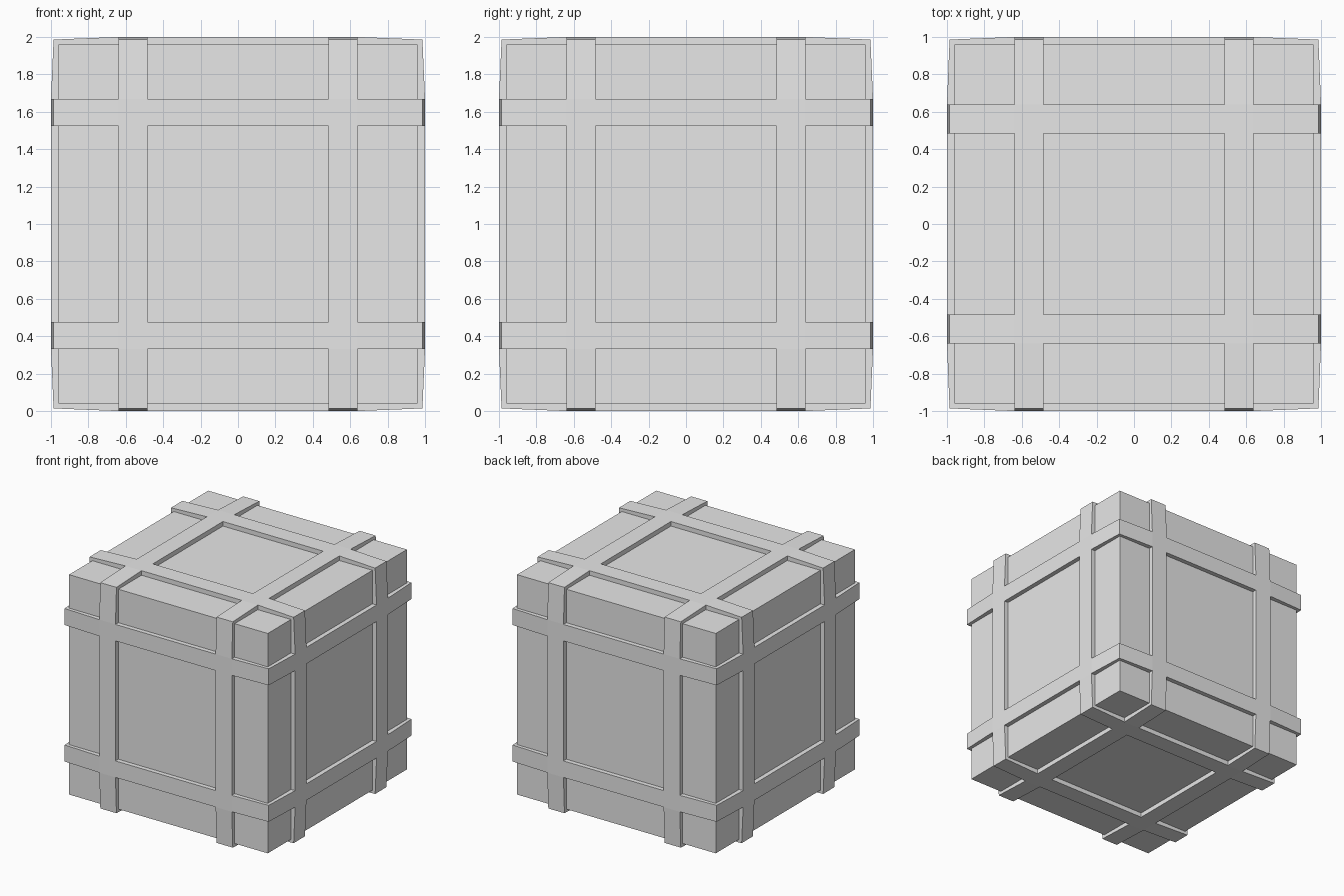
import bpy, bmesh
from mathutils import Vector

if "Cube" in bpy.data.objects:
    bpy.data.objects.remove(bpy.data.objects["Cube"])

CORE = 0.96            # half size of the box
CORNER = 0.986         # bands taper to this at the box edges
FLAT = (0.64, 0.64, 0.668)   # flat part of the bands per axis
INNER = (0.484, 0.484, 0.524)  # inner edge of the bands per axis
CENTRE = Vector((0, 0, 1))

grey = bpy.data.materials.new("light_grey")
grey.diffuse_color = (0.8, 0.8, 0.8, 1)
grey.use_nodes = True
grey.node_tree.nodes["Principled BSDF"].inputs["Base Color"].default_value = grey.diffuse_color


def make_object(name, bm):
    bmesh.ops.recalc_face_normals(bm, faces=bm.faces)
    mesh = bpy.data.meshes.new(name)
    bm.to_mesh(mesh)
    bm.free()
    mesh.materials.append(grey)
    ob = bpy.data.objects.new(name, mesh)
    ob.location = CENTRE
    bpy.context.collection.objects.link(ob)
    return ob


def band_slab(axis, side):
    """Solid slab across one axis; its rim shows as a band round the box."""
    u, v = [a for a in range(3) if a != axis]
    fu, fv = FLAT[u], FLAT[v]
    quarter = [(1, fv), (CORNER, CORNER), (fu, 1)]
    profile = (quarter + [(-a, b) for a, b in reversed(quarter)]
               + [(-a, -b) for a, b in quarter]
               + [(a, -b) for a, b in reversed(quarter)])
    bm = bmesh.new()
    verts = []
    for a, b in profile:
        p = Vector((0, 0, 0))
        p[u], p[v], p[axis] = a, b, side * INNER[axis]
        verts.append(bm.verts.new(p))
    face = bm.faces.new(verts)
    grown = bmesh.ops.extrude_face_region(bm, geom=[face], use_keep_orig=True)
    shift = Vector((0, 0, 0))
    shift[axis] = side * (FLAT[axis] - INNER[axis])
    new = [g for g in grown["geom"] if isinstance(g, bmesh.types.BMVert)]
    bmesh.ops.translate(bm, verts=new, vec=shift)
    return make_object("band_helper", bm)


# Box
bm = bmesh.new()
bmesh.ops.create_cube(bm, size=2 * CORE)
crate = make_object("banded_crate", bm)

# Six bands merged onto the box, two round each axis
bpy.context.view_layer.objects.active = crate
for axis in range(3):
    for side in (-1, 1):
        slab = band_slab(axis, side)
        mod = crate.modifiers.new("band", 'BOOLEAN')
        mod.operation = 'UNION'
        mod.solver = 'EXACT'
        mod.object = slab
        bpy.ops.object.modifier_apply(modifier=mod.name)
        bpy.data.objects.remove(slab, do_unlink=True)
